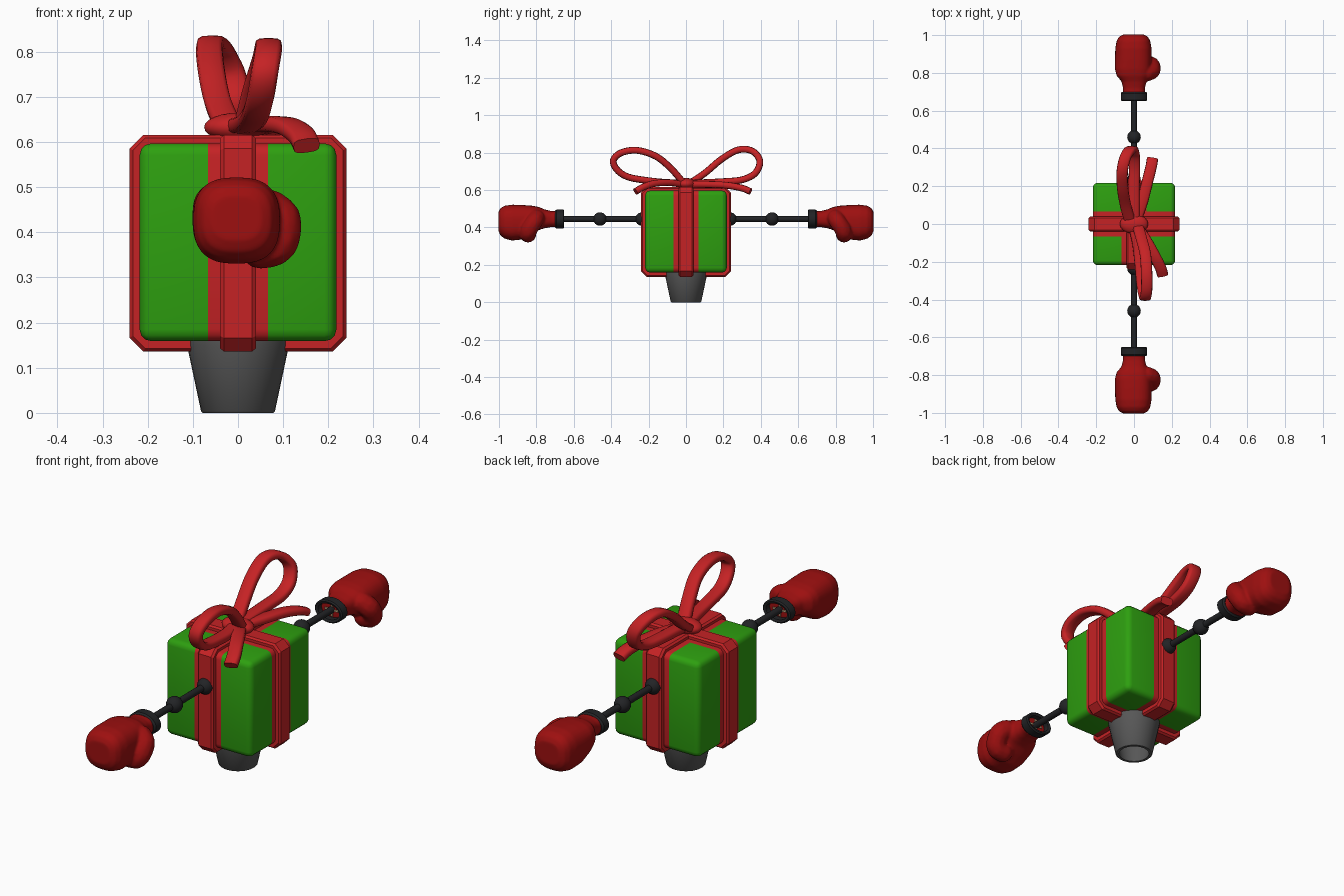
import bpy, bmesh, math
from mathutils import Vector, Matrix

if "Cube" in bpy.data.objects:
    bpy.data.objects.remove(bpy.data.objects["Cube"])


def material(name, r, g, b):
    m = bpy.data.materials.new(name)
    m.diffuse_color = (r, g, b, 1)
    m.use_nodes = True
    m.node_tree.nodes["Principled BSDF"].inputs["Base Color"].default_value = m.diffuse_color
    return m


GREEN = material("wrapping green", 0.027, 0.35, 0.005)
RED = material("ribbon red", 0.56, 0.016, 0.018)
GLOVE = material("glove red", 0.34, 0.005, 0.005)
BLACK = material("arm black", 0.016, 0.017, 0.019)
GREY = material("base grey", 0.095, 0.095, 0.095)
TAN = material("lining tan", 0.5, 0.35, 0.2)


def finish(name, bm, *mats, angle=35):
    bmesh.ops.recalc_face_normals(bm, faces=bm.faces)
    me = bpy.data.meshes.new(name)
    bm.to_mesh(me)
    bm.free()
    ob = bpy.data.objects.new(name, me)
    bpy.context.collection.objects.link(ob)
    for m in mats:
        me.materials.append(m)
    bpy.ops.object.select_all(action='DESELECT')
    ob.select_set(True)
    bpy.context.view_layer.objects.active = ob
    bpy.ops.object.shade_smooth_by_angle(angle=math.radians(angle))
    return ob


def loft(bm, rings, closed=False, caps=True):
    """Skin a list of equal closed rings of points."""
    vs = [[bm.verts.new(p) for p in r] for r in rings]
    n, k = len(rings), len(rings[0])
    for i in range(n if closed else n - 1):
        a, b = vs[i], vs[(i + 1) % n]
        for j in range(k):
            bm.faces.new((a[j], a[(j + 1) % k], b[(j + 1) % k], b[j]))
    if caps and not closed:
        bm.faces.new(vs[0])
        bm.faces.new(vs[-1])


def oval(rx, ry, n=32, power=1.0):
    pts = []
    for i in range(n):
        a = 2 * math.pi * i / n
        c, s = math.cos(a), math.sin(a)
        pts.append((rx * math.copysign(abs(c) ** power, c),
                    ry * math.copysign(abs(s) ** power, s)))
    return pts


def mirror_y(ob):
    m = ob.modifiers.new("mirror", 'MIRROR')
    m.use_axis = (False, True, False)
    m.use_mirror_merge = False


# Gift box with flat ribbon stripes cut into its faces
STRIPE = 0.067
bm = bmesh.new()
bmesh.ops.create_cube(bm, size=1, matrix=Matrix.Translation((0, 0, 0.378)) @ Matrix.Diagonal((0.436, 0.436, 0.438, 1)))
bmesh.ops.bevel(bm, geom=bm.edges[:], offset=0.026, segments=3, profile=0.5, affect='EDGES')
for axis in (Vector((1, 0, 0)), Vector((0, 1, 0))):
    for s in (-STRIPE, STRIPE):
        bmesh.ops.bisect_plane(bm, geom=bm.verts[:] + bm.edges[:] + bm.faces[:],
                               plane_co=axis * s, plane_no=axis)
for f in bm.faces:
    c = f.calc_center_median()
    f.material_index = int(min(abs(c.x), abs(c.y)) < STRIPE)
finish("gift_box", bm, GREEN, RED)

# Raised straps around the box, chamfered at the corners
SECTION = [(0.03, -0.04), (0.007, -0.04), (0, -0.031), (0, 0.031), (0.007, 0.04), (0.03, 0.04)]
for name, along_x in (("strap_side_to_side", True), ("strap_front_to_back", False)):
    rings = []
    for d, w in SECTION:
        h, c = 0.24 - d, 0.03 - 0.4 * d
        outline = [(h, h - c), (h - c, h), (c - h, h), (-h, h - c),
                   (-h, c - h), (c - h, -h), (h - c, -h), (h, c - h)]
        rings.append([(u, w, v + 0.376) if along_x else (w, u, v + 0.376) for u, v in outline])
    bm = bmesh.new()
    loft(bm, rings, closed=True)
    finish(name, bm, RED, angle=25)

# Tapered hollow base
bm = bmesh.new()
profile = [(0.105, 0.165), (0.113, 0.165), (0.113, 0.15), (0.082, 0.004), (0.078, 0), (0.066, 0), (0.066, 0.01), (0.095, 0.15)]
loft(bm, [[(x, y, z) for x, y in oval(r, r)] for r, z in profile], closed=False)
finish("base_cup", bm, GREY)


# Bow: ribbons swept along smooth paths
def smooth_path(pts, steps=5):
    p = [Vector(q) for q in pts]
    p = [2 * p[0] - p[1]] + p + [2 * p[-1] - p[-2]]
    out = []
    for i in range(1, len(p) - 2):
        a, b, c, d = p[i - 1:i + 3]
        for k in range(steps):
            t = k / steps
            out.append(0.5 * (2 * b + (c - a) * t + (2 * a - 5 * b + 4 * c - d) * t * t
                              + (3 * b - a - 3 * c + d) * t ** 3))
    return out + [p[-2]]


def ribbon(name, pts, width=0.06, thick=0.036):
    path = smooth_path(pts)
    rings = []
    for i, p in enumerate(path):
        t = (path[min(i + 1, len(path) - 1)] - path[max(i - 1, 0)]).normalized()
        side = (Vector((1, 0, 0)) - t * t.x).normalized()
        up = side.cross(t)
        rings.append([p + side * u + up * v for u, v in oval(width / 2, thick / 2, 12, 0.6)])
    bm = bmesh.new()
    loft(bm, rings)
    finish(name, bm, RED, angle=50)


ribbon("bow_loop_back", [
    (-0.02, 0.01, 0.63), (-0.045, 0.10, 0.69), (-0.06, 0.19, 0.765), (-0.062, 0.28, 0.815),
    (-0.045, 0.355, 0.808), (-0.015, 0.395, 0.755), (0.0, 0.37, 0.69), (0.003, 0.30, 0.655),
    (0.0, 0.20, 0.645), (0.0, 0.10, 0.64), (0.0, 0.01, 0.635)])
ribbon("bow_loop_front", [
    (0.02, -0.01, 0.635), (0.04, -0.08, 0.715), (0.06, -0.16, 0.78), (0.067, -0.26, 0.812),
    (0.067, -0.345, 0.80), (0.06, -0.388, 0.76), (0.052, -0.37, 0.71), (0.042, -0.31, 0.67),
    (0.032, -0.20, 0.65), (0.02, -0.10, 0.64), (0.0, -0.01, 0.635)])
ribbon("bow_tail_back", [
    (0.01, 0.02, 0.63), (0.045, 0.12, 0.63), (0.07, 0.22, 0.625), (0.09, 0.30, 0.61), (0.098, 0.345, 0.592)])
ribbon("bow_tail_front", [
    (0.02, -0.02, 0.63), (0.065, -0.09, 0.64), (0.11, -0.17, 0.635), (0.14, -0.23, 0.615), (0.152, -0.27, 0.592)])

bm = bmesh.new()
bmesh.ops.create_uvsphere(bm, u_segments=20, v_segments=12, radius=1,
                          matrix=Matrix.Translation((0, 0, 0.633)) @ Matrix.Diagonal((0.075, 0.052, 0.032, 1)))
finish("bow_knot", bm, RED)

# Arms: rod with ball joints, mirrored front to back
ARM_Z = 0.445
bm = bmesh.new()
loft(bm, [[(x, y, z + ARM_Z) for x, z in oval(0.015, 0.015, 16)] for y in (0.21, 0.70)])
for y in (0.235, 0.46):
    bmesh.ops.create_uvsphere(bm, u_segments=20, v_segments=12, radius=0.036,
                              matrix=Matrix.Translation((0, y, ARM_Z)))
mirror_y(finish("arms", bm, BLACK))

# Glove cuffs: open oval rings
bm = bmesh.new()
cuff = [(0.655, -0.016), (0.651, -0.006), (0.656, 0), (0.692, 0), (0.70, -0.007), (0.695, -0.016)]
loft(bm, [[(x, y, z + ARM_Z) for x, z in oval(0.07 + d, 0.051 + d)] for y, d in cuff], closed=True)
mirror_y(finish("glove_cuffs", bm, BLACK))

# Small lining cross inside each cuff
bm = bmesh.new()
for sx, sz in ((0.07, 0.008), (0.01, 0.06)):
    bmesh.ops.create_cube(bm, size=1, matrix=Matrix.Translation((0, 0.678, ARM_Z)) @ Matrix.Diagonal((sx, 0.006, sz, 1)))
mirror_y(finish("cuff_lining", bm, TAN))

# Gloves: lofted fist plus a curled thumb, fused and smoothed
bm = bmesh.new()
fist = [  # y, centre x, centre z, half width, half height
    (0.68, 0, 0.445, 0.058, 0.042), (0.72, 0, 0.445, 0.058, 0.043), (0.755, 0, 0.446, 0.066, 0.050),
    (0.785, -0.005, 0.448, 0.087, 0.061), (0.82, -0.006, 0.440, 0.095, 0.076),
    (0.87, -0.004, 0.428, 0.097, 0.092), (0.93, -0.003, 0.426, 0.096, 0.096),
    (0.97, -0.003, 0.428, 0.089, 0.088), (0.992, -0.003, 0.43, 0.076, 0.073), (1.003, -0.003, 0.432, 0.055, 0.05)]
loft(bm, [[(x + cx, y, z + cz) for x, z in oval(rx, rz, 32, 0.75)] for y, cx, cz, rx, rz in fist])
thumb = smooth_path([(0.07, 0.80, 0.45), (0.094, 0.812, 0.43), (0.095, 0.835, 0.395), (0.08, 0.845, 0.37), (0.05, 0.845, 0.364)], 3)
for p in thumb:
    bmesh.ops.create_icosphere(bm, subdivisions=2, radius=0.046, matrix=Matrix.Translation(p))
ob = finish("gloves", bm, GLOVE, angle=60)
rm = ob.modifiers.new("fuse", 'REMESH')
rm.mode, rm.voxel_size, rm.use_smooth_shade = 'VOXEL', 0.006, True
sm = ob.modifiers.new("soften", 'SMOOTH')
sm.factor, sm.iterations = 0.5, 5
mirror_y(ob)
